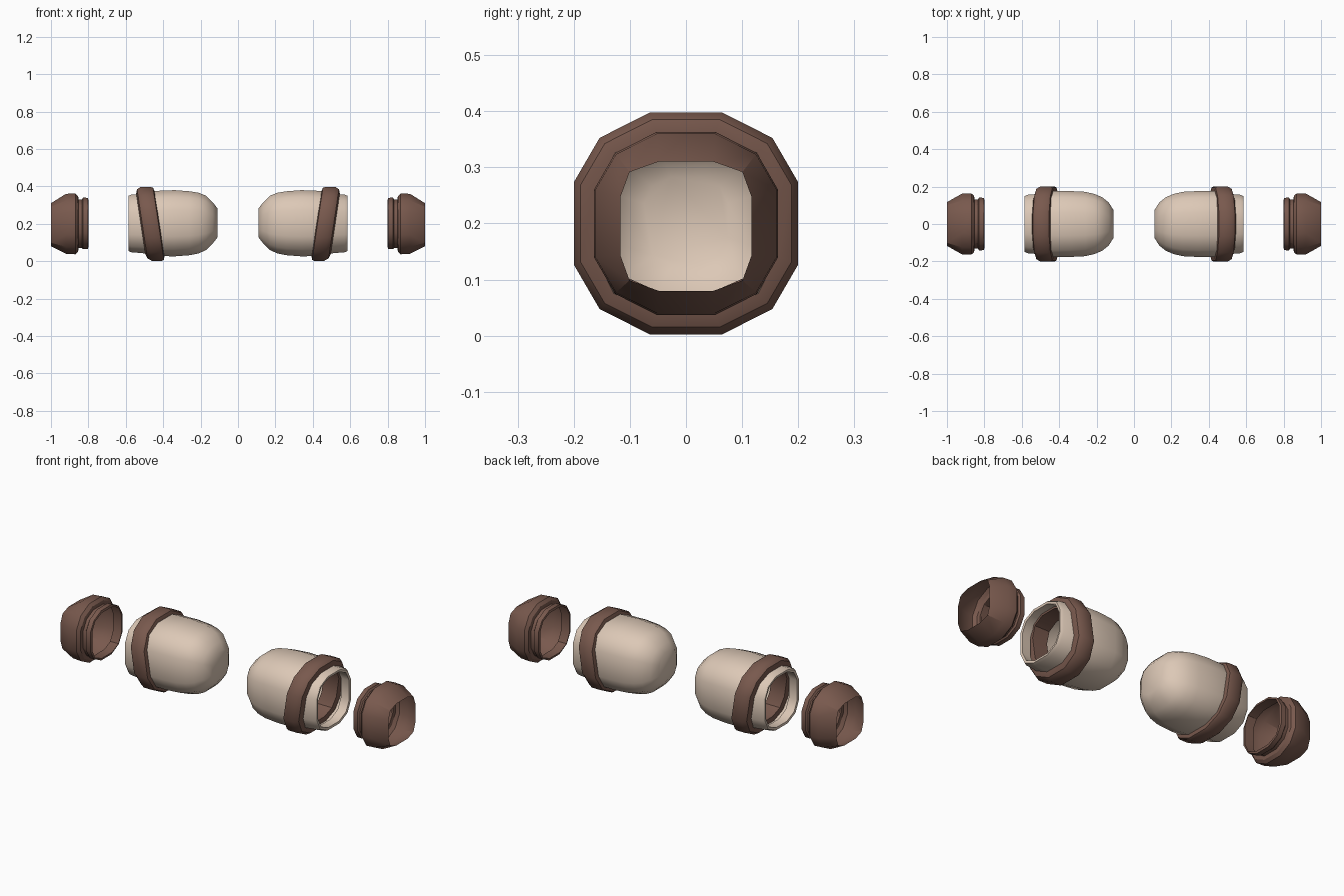
import bpy, bmesh, math

def material(name, rgb):
    m = bpy.data.materials.new(name)
    m.diffuse_color = (*rgb, 1)
    return m

beige = material("beige cloth", (0.72, 0.58, 0.47))
brown = material("brown leather", (0.19, 0.10, 0.075))

ROUND = [(0.32, 1.0), (0.77, 0.77), (1.0, 0.37)]
SQUARE = [(0.42, 1.0), (0.86, 0.84), (1.0, 0.45)]

def section(sq):
    """Twelve-sided rounded square; sq blends from round to square."""
    q = [tuple(a + (b - a) * sq for a, b in zip(p, s)) for p, s in zip(ROUND, SQUARE)]
    return (q + [(y, -z) for y, z in reversed(q)]
            + [(-y, -z) for y, z in q] + [(-y, z) for y, z in reversed(q)])

def loft(name, side, stations, mat, closed=False, cap=False, shear=0.0, angle=35):
    """Stations along x: (x, half width, half height, centre z, squareness)."""
    bm = bmesh.new()
    rings = []
    for x, ry, rz, cz, sq in stations:
        rings.append([bm.verts.new((side * (x + shear * z * rz), y * ry, cz + z * rz))
                      for y, z in section(sq)])
    pairs = list(zip(rings, rings[1:]))
    if closed:
        pairs.append((rings[-1], rings[0]))
    for a, b in pairs:
        for i in range(12):
            j = (i + 1) % 12
            bm.faces.new((a[i], a[j], b[j], b[i]))
    if cap:
        bm.faces.new(rings[0])
    bmesh.ops.recalc_face_normals(bm, faces=bm.faces)
    me = bpy.data.meshes.new(name)
    bm.to_mesh(me)
    bm.free()
    me.materials.append(mat)
    ob = bpy.data.objects.new(name, me)
    bpy.context.collection.objects.link(ob)
    bpy.ops.object.select_all(action='DESELECT')
    ob.select_set(True)
    bpy.context.view_layer.objects.active = ob
    bpy.ops.object.shade_smooth_by_angle(angle=math.radians(angle))

# Domed sleeve, closed at the inner end, with a folded rim at the open end
sleeve = [
    (0.11, 0.075, 0.078, 0.205, 0.3), (0.135, 0.115, 0.11, 0.205, 0.3),
    (0.17, 0.143, 0.145, 0.205, 0.3), (0.21, 0.160, 0.162, 0.204, 0.3),
    (0.26, 0.172, 0.171, 0.203, 0.3), (0.34, 0.176, 0.177, 0.203, 0.3),
    (0.44, 0.177, 0.174, 0.202, 0.3), (0.50, 0.162, 0.160, 0.202, 0.3),
    (0.57, 0.156, 0.154, 0.202, 0.3), (0.585, 0.148, 0.148, 0.202, 0.3),
    (0.583, 0.136, 0.136, 0.202, 0.3), (0.53, 0.139, 0.139, 0.202, 0.3),
]
# Tilted band wrapped around the sleeve
band = [
    (0.417, 0.165, 0.165, 0.20, 0), (0.425, 0.196, 0.192, 0.20, 0),
    (0.437, 0.200, 0.198, 0.20, 0), (0.490, 0.200, 0.198, 0.20, 0),
    (0.512, 0.188, 0.185, 0.20, 0), (0.520, 0.165, 0.162, 0.20, 0),
    (0.515, 0.132, 0.132, 0.20, 0.3), (0.425, 0.132, 0.132, 0.20, 0.3),
]
# Flared hollow cuff with a groove and a lip
cuff = [
    (1.0, 0.117, 0.115, 0.195, 1), (0.92, 0.162, 0.160, 0.20, 0),
    (0.87, 0.164, 0.163, 0.20, 0), (0.855, 0.150, 0.148, 0.20, 0),
    (0.852, 0.132, 0.130, 0.20, 0), (0.835, 0.132, 0.130, 0.20, 0),
    (0.828, 0.141, 0.138, 0.202, 0), (0.803, 0.140, 0.137, 0.202, 0),
    (0.80, 0.127, 0.125, 0.202, 0.4), (0.85, 0.124, 0.122, 0.20, 0.6),
]
for side, label in ((-1, "left"), (1, "right")):
    loft(label + "_sleeve", side, sleeve, beige, cap=True, angle=50)
    loft(label + "_band", side, band, brown, closed=True, shear=0.15)
    loft(label + "_cuff", side, cuff, brown)
